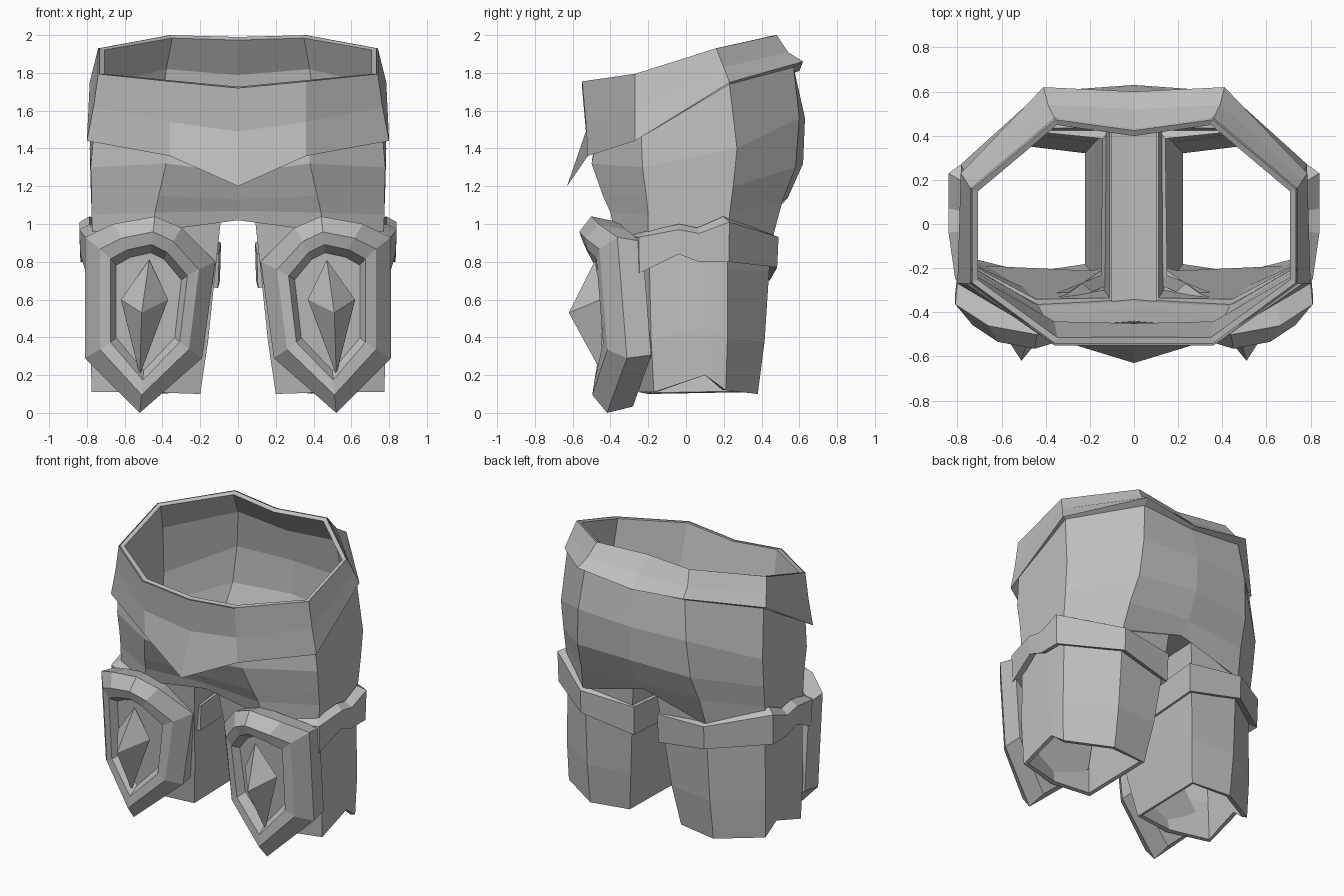
import bpy
from mathutils import Vector

cube = bpy.data.objects.get("Cube")
if cube:
    bpy.data.objects.remove(cube, do_unlink=True)

# Single dull metal colour
GREY = (0.52, 0.52, 0.52, 1.0)
metal = bpy.data.materials.new("plain_grey")
metal.use_nodes = True
metal.diffuse_color = GREY
metal.node_tree.nodes["Principled BSDF"].inputs["Base Color"].default_value = GREY


def build(name, verts, faces, thickness=0.0):
    """Make a flat-shaded half, mirrored across x and optionally given a wall."""
    mesh = bpy.data.meshes.new(name)
    mesh.from_pydata([tuple(v) for v in verts], [], faces)
    mesh.materials.append(metal)
    obj = bpy.data.objects.new(name, mesh)
    bpy.context.scene.collection.objects.link(obj)
    mirror = obj.modifiers.new("mirror", "MIRROR")
    mirror.use_axis[0] = True
    mirror.merge_threshold = 0.002
    if thickness:
        wall = obj.modifiers.new("wall", "SOLIDIFY")
        wall.thickness = thickness
        wall.offset = -1
    return obj


def loft(rows, closed=False):
    """Join rows of points with quads; returns vertices and faces."""
    count = len(rows[0])
    verts = [p for row in rows for p in row]
    faces = []
    for r in range(len(rows) - 1):
        for c in range(count if closed else count - 1):
            a, b = r * count + c, r * count + (c + 1) % count
            faces.append((a, a + count, b + count, b))
    return verts, faces


# Each row runs: centre front, front corner, side front, side back, back corner, centre back
rim = [(0, -.55, 1.72), (.36, -.55, 1.755), (.74, -.27, 1.795),
       (.74, .16, 1.93), (.36, .48, 2), (0, .43, 1.99)]

# Hip shell from the waist rim down to the crotch strip
hip_rows = [
    [(x * .992, y * .985, z) for x, y, z in rim],
    [(0, -.48, 1.45), (.37, -.47, 1.46), (.76, -.24, 1.52),
     (.765, .23, 1.74), (.39, .57, 1.83), (0, .57, 1.8)],
    [(0, -.47, 1.27), (.38, -.5, 1.32), (.78, -.23, 1.3),
     (.785, .27, 1.4), (.42, .6, 1.56), (0, .63, 1.56)],
    [(0, -.41, 1.13), (.42, -.44, 1.15), (.775, -.21, 1.15),
     (.78, .25, 1.2), (.44, .58, 1.3), (0, .62, 1.32)],
    [(0, -.38, 1.07), (.44, -.4, 1.06), (.775, -.2, 1.05),
     (.775, .23, 1.05), (.46, .51, 1.12), (0, .54, 1.14)],
    [(0, -.36, 1.02), (.45, -.38, .96), (.77, -.2, .93),
     (.77, .22, .93), (.48, .46, .93), (0, .47, 1.06)],
]
verts, faces = loft(hip_rows)
front, back, n = len(verts) - 6, len(verts) - 1, len(verts)
verts += [(.1, -.36, 1.02), (.1, .465, 1.05)]
faces.append((front, back, n + 1, n))
build("hip_shell", verts, faces, thickness=.03)

# Belt with a pointed front flap, its lower edge tucked back into the hips
belt_rows = [
    rim,
    [(0, -.53, 1.49), (.36, -.53, 1.54), (.765, -.27, 1.62),
     (.765, .2, 1.83), (.39, .54, 1.91), (0, .52, 1.89)],
    [(0, -.63, 1.2), (.36, -.52, 1.36), (.8, -.27, 1.44),
     (.785, .23, 1.75), (.41, .62, 1.86), (0, .6, 1.81)],
    hip_rows[1],
]
build("belt", *loft(belt_rows))

# Leg tubes, open at the bottom, with a notch in the outer hem
leg_top = [(.09, -.355, 1.03), (.45, -.37, 1.03), (.765, -.2, 1.03), (.765, .08, 1.03),
           (.765, .22, 1.03), (.47, .46, 1.03), (.09, .46, 1.06)]
leg_hem = [(.2, -.2, .1), (.48, -.25, .11), (.775, -.17, .11), (.775, .1, .2),
           (.765, .21, .12), (.48, .38, .1), (.2, .34, .11)]
leg_rows = []
for t, swell in ((0, 1), (.3, 1.01), (.7, 1.03), (1, 1)):
    row = []
    for a, b in zip(leg_top, leg_hem):
        p = Vector(a).lerp(Vector(b), t)
        row.append((.45 + (p.x - .45) * swell, p.y * swell, p.z))
    leg_rows.append(row)
build("leg_tube", *loft(leg_rows, closed=True), thickness=.03)

# Thigh cuff: x, y, top height, bottom height
cuff_path = [(.1, -.27, .84, .66), (.45, -.41, .9, .72), (.81, -.25, .93, .74),
             (.84, -.04, .97, .84), (.84, .07, .95, .8), (.84, .23, 1.01, .8),
             (.48, .49, .93, .77), (.09, .45, .9, .7)]


def cuff_row(scale, top, lift):
    return [(.46 + (x - .46) * scale, y * scale, (hi if top else lo) + lift)
            for x, y, hi, lo in cuff_path]


cuff_rows = [cuff_row(.86, True, .03), cuff_row(1, True, 0),
             cuff_row(.985, False, 0), cuff_row(.86, False, .02)]
build("thigh_cuff", *loft(cuff_rows, closed=True))

# Knee plate: one outline stepped inward to form the rim, bevel and recess
outline = [(.81, .29), (.52, 0), (.19, .29), (.12, .8), (.3, .98),
           (.44, 1.04), (.66, 1), (.81, .93)]


def plate_row(sx, sz, depth, bend):
    row = []
    for x, z in outline:
        px, pz = .48 + (x - .48) * sx, .56 + (z - .56) * sz
        row.append((px, depth - .08 * pz + bend * (px - .48) ** 2, pz))
    return row


plate_rows = [plate_row(.96, .94, -.28, 1.2), plate_row(1, 1, -.42, 1.2),
              plate_row(.76, .83, -.49, 1.6), plate_row(.59, .69, -.47, 1.6),
              plate_row(.5, .6, -.39, 1.2)]
verts, faces = loft(plate_rows, closed=True)
size = len(outline)
faces.append(tuple(range(len(verts) - size, len(verts))))
faces.append(tuple(reversed(range(size))))
build("knee_plate", verts, faces)

# Pointed stud in the knee plate recess
stud = [(.52, -.44, .2), (.37, -.45, .6), (.47, -.48, .81), (.62, -.45, .6), (.51, -.62, .53)]
build("knee_stud", stud, [(4, i, (i + 1) % 4)[::-1] for i in range(4)] + [(0, 1, 2, 3)])
